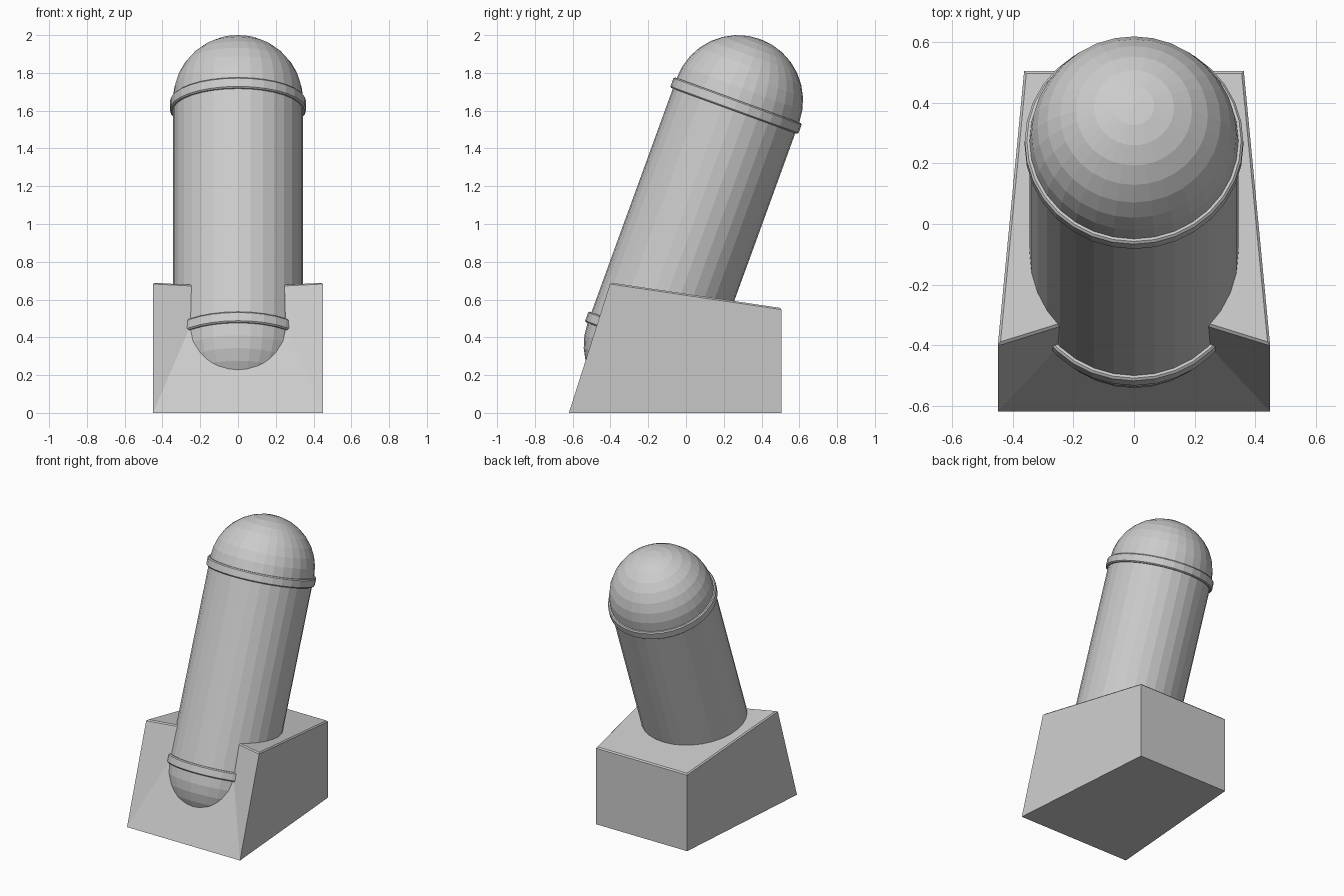
import bpy, bmesh
from math import sin, cos, pi, radians
from mathutils import Matrix, Vector

if "Cube" in bpy.data.objects:
    bpy.data.objects.remove(bpy.data.objects["Cube"])

TILT, SIDES, R = radians(20), 32, 0.345
LENGTH = 1.38                      # distance between the two dome centres
TOP = Vector((0, 0.275, 1.655))    # upper dome centre
# local z runs along the leaning axis, with 0 at the upper dome centre
LEAN = Matrix.Translation(TOP) @ Matrix.Rotation(-TILT, 4, 'X')


def finish(name, bm, matrix=Matrix.Identity(4)):
    bmesh.ops.recalc_face_normals(bm, faces=bm.faces)
    mesh = bpy.data.meshes.new(name)
    bm.to_mesh(mesh)
    bm.free()
    mesh.transform(matrix)
    obj = bpy.data.objects.new(name, mesh)
    bpy.context.collection.objects.link(obj)
    return obj


def lathe(name, profile, closed=False):
    """Revolve (radius, height) points around the leaning axis."""
    bm = bmesh.new()
    verts = [bm.verts.new((0, -r, z)) for r, z in profile]
    pairs = list(zip(verts, verts[1:])) + ([(verts[-1], verts[0])] if closed else [])
    edges = [bm.edges.new(p) for p in pairs]
    bmesh.ops.spin(bm, geom=verts + edges, cent=(0, 0, 0), axis=(0, 0, 1),
                   angle=2 * pi, steps=SIDES)
    bmesh.ops.remove_doubles(bm, verts=bm.verts, dist=1e-4)
    return finish(name, bm, LEAN)


# Capsule body: tube with a dome on each end
arc = [i * pi / 16 for i in range(9)]
upper = [(R * sin(a), R * cos(a)) for a in arc]
lower = [(R * sin(a), -LENGTH - R * cos(a)) for a in reversed(arc)]
lathe("capsule_body", upper + lower)

# Raised bands where the domes meet the tube
for name, z in (("upper_band", -0.03), ("lower_band", 0.03 - LENGTH)):
    r, h, b = 0.361, 0.03, 0.007
    lathe(name, [(R - 0.01, z + h), (r - b, z + h), (r, z + h - b),
                 (r, z - h + b), (r - b, z - h), (R - 0.01, z - h)], closed=True)

# Wedge base: sloping top, tapered sides, front dished in towards the capsule
bm = bmesh.new()
half = {"front_low": (0.45, -0.62, 0), "front_high": (0.45, -0.40, 0.69),
        "front_in": (0.16, -0.31, 0.675), "back_low": (0.363, 0.505, 0),
        "back_high": (0.363, 0.505, 0.555)}
rt = {k: bm.verts.new(p) for k, p in half.items()}
lf = {k: bm.verts.new((-x, y, z)) for k, (x, y, z) in half.items()}
for s in (rt, lf):
    bm.faces.new([s[k] for k in ("front_low", "back_low", "back_high", "front_high")])
    bm.faces.new([s[k] for k in ("front_low", "front_high", "front_in")])
for loop in (("front_low", "front_in"), ("front_low", "back_low"),
             ("back_low", "back_high")):
    bm.faces.new([rt[loop[0]], rt[loop[1]], lf[loop[1]], lf[loop[0]]])
rim = ("front_in", "front_high", "back_high")
top = bm.faces.new([rt[k] for k in rim] + [lf[k] for k in reversed(rim)])
bmesh.ops.recalc_face_normals(bm, faces=bm.faces)
bmesh.ops.bevel(bm, geom=list(top.edges), offset=0.008, segments=1,
                affect='EDGES', profile=0.5)
finish("wedge_base", bm)
